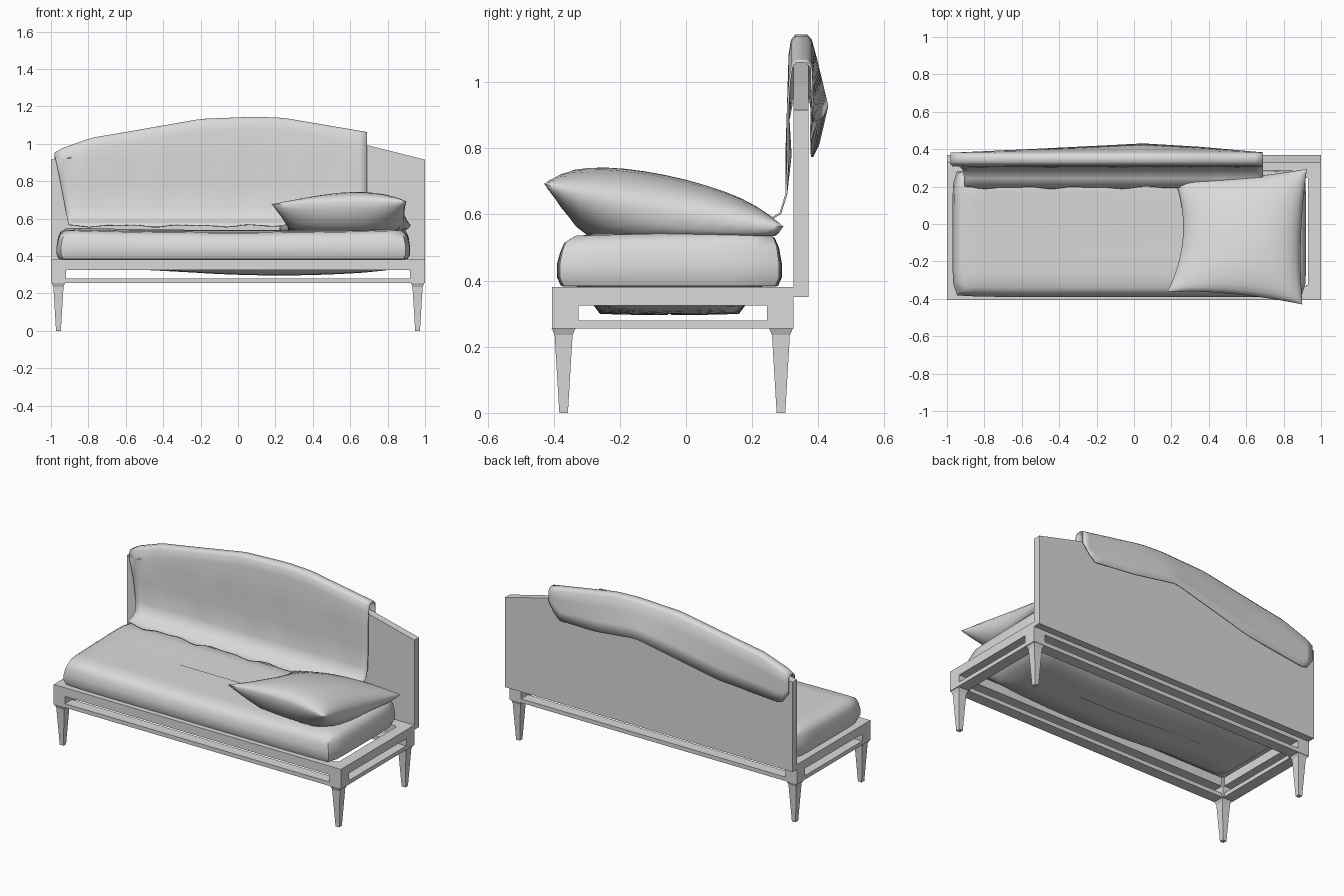
import bpy, bmesh, math

if "Cube" in bpy.data.objects:
    bpy.data.objects.remove(bpy.data.objects["Cube"])

grey = bpy.data.materials.new("plain grey")
grey.diffuse_color = (0.7, 0.7, 0.7, 1)
grey.use_nodes = True
grey.node_tree.nodes["Principled BSDF"].inputs["Base Color"].default_value = grey.diffuse_color


def finish(name, bm, smooth=False, merge=True):
    if merge:
        bmesh.ops.remove_doubles(bm, verts=bm.verts, dist=1e-5)
    bmesh.ops.recalc_face_normals(bm, faces=bm.faces)
    me = bpy.data.meshes.new(name)
    bm.to_mesh(me)
    bm.free()
    ob = bpy.data.objects.new(name, me)
    bpy.context.collection.objects.link(ob)
    me.materials.append(grey)
    if smooth:
        me.polygons.foreach_set("use_smooth", [True] * len(me.polygons))
        me.set_sharp_from_angle(angle=math.radians(55))
    return ob


def loft(bm, rings, closed=True, caps=True):
    """Skin a list of equally long point rows."""
    rows = [[bm.verts.new(p) for p in r] for r in rings]
    n = len(rows[0])
    for a, b in zip(rows, rows[1:]):
        for i in range(n if closed else n - 1):
            j = (i + 1) % n
            bm.faces.new((a[i], a[j], b[j], b[i]))
    if caps:
        bm.faces.new(rows[0][::-1])
        bm.faces.new(rows[-1])


def rect(cx, cy, hx, hy, z):
    return [(cx - hx, cy - hy, z), (cx + hx, cy - hy, z),
            (cx + hx, cy + hy, z), (cx - hx, cy + hy, z)]


def box(bm, x0, x1, y0, y1, z0, z1):
    c = ((x0 + x1) / 2, (y0 + y1) / 2, (x1 - x0) / 2, (y1 - y0) / 2)
    loft(bm, [rect(*c, z0), rect(*c, z1)])


def table(pts, x):
    """Piecewise linear lookup."""
    if x <= pts[0][0]:
        return pts[0][1]
    for (a, p), (b, q) in zip(pts, pts[1:]):
        if x <= b:
            return p + (q - p) * (x - a) / (b - a)
    return pts[-1][1]


# Frame: corner posts with an upper and a lower rail on each side
Y0, Y1, W = -0.405, 0.325, 0.08
bm = bmesh.new()
for xa in (-1, 1 - W):
    for ya in (Y0, Y1 - W):
        box(bm, xa, xa + W, ya, ya + W, 0.255, 0.38)
for z0, z1 in ((0.255, 0.28), (0.325, 0.38)):
    for ya in (Y0, Y1 - 0.07):
        box(bm, -1 + W, 1 - W, ya, ya + 0.07, z0, z1)
    for xa in (-1, 0.93):
        box(bm, xa, xa + 0.07, Y0 + W, Y1 - W, z0, z1)
finish("frame", bm, merge=False)

# Tapered square legs
for label, cy in (("front", -0.37), ("back", 0.287)):
    for side, cx in (("left", -0.96), ("right", 0.96)):
        bm = bmesh.new()
        loft(bm, [rect(cx, cy, h, h, z) for h, z in
                  ((0.013, 0), (0.027, 0.235), (0.036, 0.256))])
        finish(f"{label}_{side}_leg", bm)

# Arched backboard
top = [(0, 1.09), (0.35, 1.06), (0.7, 0.99), (1, 0.915)]
outline = [(-1, 0.35), (1, 0.35)] + [(x, z) for x, z in top[::-1]]
outline += [(-x, z) for x, z in top[1:]]
bm = bmesh.new()
loft(bm, [[(x, y, z) for x, z in outline] for y in (0.325, 0.37)])
finish("backboard", bm)

# Mattress: stacked inset rings, sagging through the open frame
CX, CY, HX, HY = -0.025, -0.05, 0.945, 0.34


def mattress_ring(d, z, kind, nx=24, ny=10, r=0.04):
    hx, hy = HX - d, HY - d
    pts = []
    for sx, sy, n, along in ((1, -1, nx, 0), (1, 1, ny, 1), (-1, 1, nx, 2), (-1, -1, ny, 3)):
        for i in range(n):
            t = -1 + 2 * i / n
            x, y = ((t, -1), (1, t), (-t, 1), (-1, -t))[along]
            # slight corner rounding
            k = 1 - 0.025 * (abs(x * y) ** 8)
            px, py = CX + x * hx * k, CY + y * hy * k
            pz = z
            if kind == "top":
                pz += 0.014 * (x * hx / HX) ** 2 - 0.006 + 0.008 * y * hy / HY
            if kind == "sag":
                pz -= 0.036 * max(0, 1 - ((px - 0.22) / 0.7) ** 2)
            pts.append((px, py, pz))
    return pts


layers = [(0.335, 0.332, "sag"), (0.25, 0.332, "sag"), (0.13, 0.335, "sag"),
          (0.085, 0.36, ""), (0.07, 0.381, ""), (0.012, 0.383, ""), (0, 0.41, ""),
          (0.0, 0.45, ""), (0.008, 0.49, "top"), (0.02, 0.518, "top"),
          (0.05, 0.536, "top"), (0.12, 0.54, "top"), (0.22, 0.538, "top"),
          (0.335, 0.536, "top")]
bm = bmesh.new()
loft(bm, [mattress_ring(*l) for l in layers])
finish("mattress", bm, smooth=True)

# Pillow: two puffed sheets on a skewed, pinched outline, leaning down to the back
corners = ((0.18, -0.36), (0.90, -0.43), (0.925, 0.295), (0.215, 0.245))


def pillow_point(s, t, up):
    u, v = math.sin(s * math.pi / 2), math.sin(t * math.pi / 2)
    w = ((1 - u) * (1 - v) / 4, (1 + u) * (1 - v) / 4,
         (1 + u) * (1 + v) / 4, (1 - u) * (1 + v) / 4)
    x = sum(k * c[0] for k, c in zip(w, corners))
    y = sum(k * c[1] for k, c in zip(w, corners))
    x -= (0.065 if u < 0 else 0.02) * u * (1 - v * v)
    y -= 0.02 * v * (1 - u * u)
    mid = 0.60 - 0.065 * v + 0.02 * v * v + 0.008 * u
    puff = math.sqrt(max(0, (1 - u * u) * (1 - v * v)))
    if up:
        z = mid + puff * (0.115 + 0.025 * u)
    else:
        z = max(0.535, mid - 0.2 * puff)
    return (x, y, z)


N = 16
steps = [-1 + 2 * i / N for i in range(N + 1)]
bm = bmesh.new()
for up in (True, False):
    loft(bm, [[pillow_point(s, t, up) for s in steps] for t in steps], False, False)
finish("pillow", bm, smooth=True)

# Throw blanket: draped over the backboard, kicked out at the bottom front
crest = [(-0.98, 0.95), (-0.95, 0.97), (-0.78, 1.03), (-0.6, 1.06), (-0.2, 1.13),
         (0.1, 1.142), (0.25, 1.135), (0.69, 1.06)]
hem_z = [(-0.98, 0.84), (-0.93, 0.77), (-0.5, 0.81), (0.05, 0.93), (0.35, 0.89),
         (0.62, 0.88), (0.69, 0.98)]
hem_y = [(-0.98, 0.378), (-0.5, 0.40), (0.05, 0.428), (0.35, 0.41), (0.69, 0.38)]
rows = []
M = 40
for i in range(M + 1):
    x = -0.98 + 1.67 * i / M
    T, hz, hy = table(crest, x), table(hem_z, x), table(hem_y, x)
    ripple = 0.004 * math.sin(x * 17) + 0.003 * math.sin(x * 31)
    path = [(0.195 + ripple, 0.562 + ripple), (0.245, 0.58), (0.285, 0.603),
            (0.303, 0.66), (0.31 + ripple, 0.78), (0.308, 0.92),
            (0.313, T - 0.06), (0.32, T - 0.015), (0.332, T), (0.365, T),
            (0.378, T - 0.015), (0.7 * 0.38 + 0.3 * hy, 0.7 * (T - 0.015) + 0.3 * hz),
            (0.3 * 0.38 + 0.7 * hy, 0.3 * (T - 0.015) + 0.7 * hz), (hy, hz)]
    row = []
    for k, (y, z) in enumerate(path):
        # left edge slants inward toward the bottom of the front
        pull = max(0, 0.95 - z) * 0.2 if k < 7 else 0
        row.append((x + pull * max(0, -x) ** 2, y, z))
    rows.append(row)
bm = bmesh.new()
loft(bm, rows, False, False)
throw = finish("throw_blanket", bm, smooth=True)
mod = throw.modifiers.new("thickness", "SOLIDIFY")
mod.thickness, mod.offset = 0.006, 0
